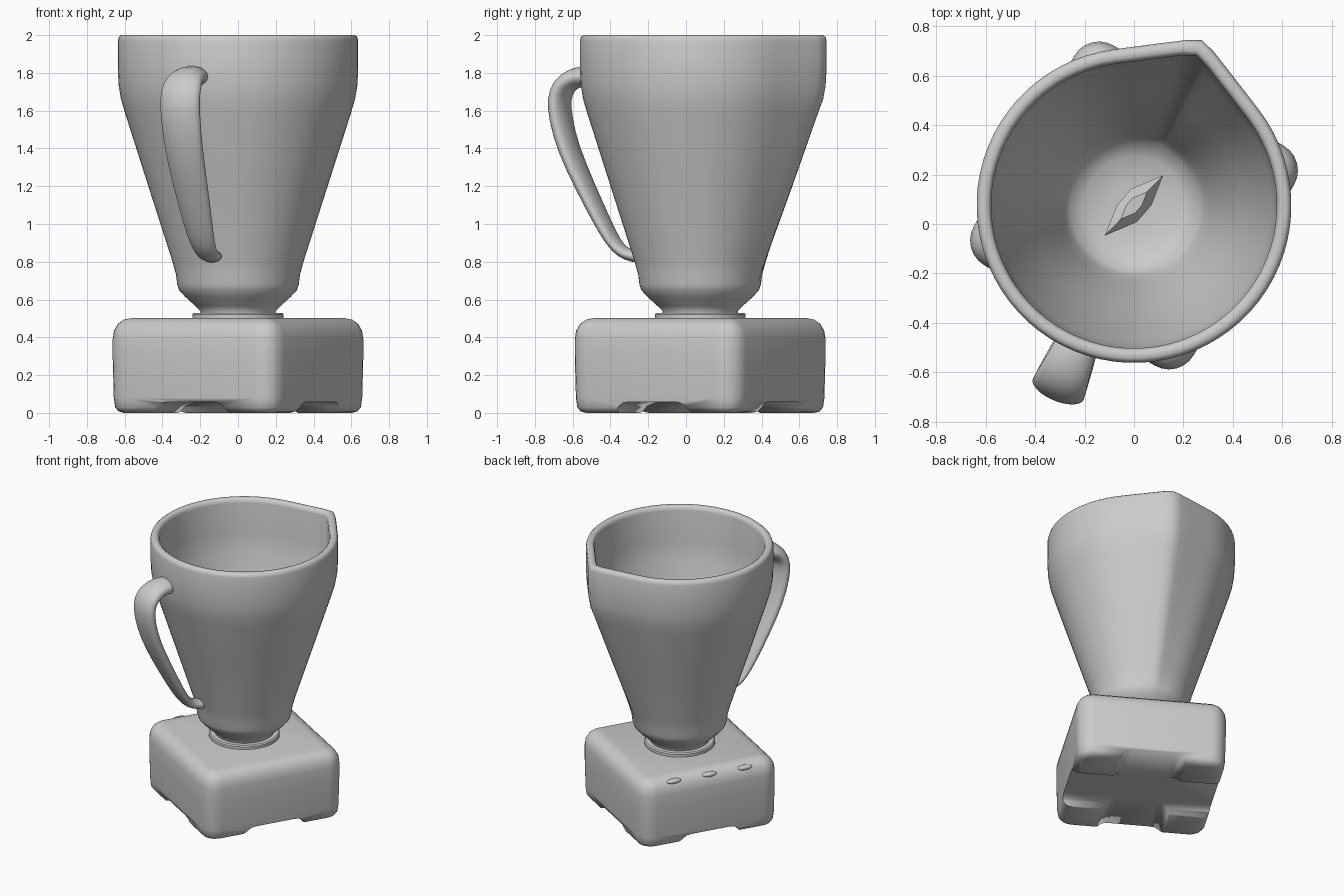
import bpy, bmesh, math
from mathutils import Vector, Matrix

if "Cube" in bpy.data.objects:
    bpy.data.objects.remove(bpy.data.objects["Cube"])

CY = 0.075                      # shared axis of base and jar
BASE_ROT = math.radians(59.5)
SPOUT = math.radians(67.6)


def make(name, rings, angle=40, rot=0.0):
    """Loft closed rings of points into a capped, smooth object."""
    bm = bmesh.new()
    loops = [[bm.verts.new(p) for p in ring] for ring in rings]
    n = len(loops[0])
    for a, b in zip(loops, loops[1:]):
        for i in range(n):
            j = (i + 1) % n
            bm.faces.new((a[i], a[j], b[j], b[i]))
    bm.faces.new(loops[0][::-1])
    bm.faces.new(loops[-1])
    bmesh.ops.recalc_face_normals(bm, faces=bm.faces)
    me = bpy.data.meshes.new(name)
    bm.to_mesh(me)
    bm.free()
    ob = bpy.data.objects.new(name, me)
    bpy.context.collection.objects.link(ob)
    ob.location = (0, CY, 0)
    ob.rotation_euler.z = rot
    return smooth(ob, angle)


def smooth(ob, angle):
    bpy.ops.object.select_all(action='DESELECT')
    bpy.context.view_layer.objects.active = ob
    ob.select_set(True)
    bpy.ops.object.shade_smooth_by_angle(angle=math.radians(angle))
    return ob


def rounded_square(h, z, steps=6):
    r = max(h - 0.40, 0.01)
    pts = []
    for q in range(4):
        c = math.radians(45 + 90 * q)
        cx, cy = (h - r) * math.copysign(1, math.cos(c)), (h - r) * math.copysign(1, math.sin(c))
        for k in range(steps + 1):
            a = math.radians(90 * q + 90 * k / steps)
            pts.append((cx + r * math.cos(a), cy + r * math.sin(a), z))
    return pts


def spouted_circle(r, z, spread=0, n=72):
    """Circle whose +x side is drawn out along tangents into a pouring lip."""
    t = math.radians(spread)
    pts = []
    for i in range(n):
        a = 2 * math.pi * i / n
        d = min(a, 2 * math.pi - a)
        d = math.hypot(d, 0.03)         # slightly blunt tip
        k = r / math.cos(t - d) if d < t else r
        pts.append((k * math.cos(a), k * math.sin(a), z))
    return pts


# motor base with rounded edges
base = make("motor_base", [rounded_square(h, z) for h, z in [
    (0.455, 0), (0.485, 0.008), (0.503, 0.03), (0.51, 0.08), (0.516, 0.3), (0.516, 0.39),
    (0.509, 0.435), (0.489, 0.47), (0.458, 0.493), (0.415, 0.502)]], rot=BASE_ROT)

# crossing channels under the base leave four corner feet
half = [(0.26, -0.02), (0.225, 0.005), (0.205, 0.035), (0.175, 0.054), (0.14, 0.058)]
section = half + [(-x, z) for x, z in reversed(half)]
for k in range(2):
    cutter = make("foot_channel_cutter", [[(x, y, z) for x, z in section] for y in (-0.8, 0.8)],
                  rot=BASE_ROT + k * math.pi / 2)
    cutter.hide_render = True
    cutter.hide_set(True)
    mod = base.modifiers.new("feet", 'BOOLEAN')
    mod.operation = 'DIFFERENCE'
    mod.solver = 'EXACT'
    mod.object = cutter

# three buttons along the rounded top edge of one side
face = Matrix.Translation((0, CY, 0)) @ Matrix.Rotation(BASE_ROT + math.pi / 2, 4, 'Z')
for k in (-1, 0, 1):
    bpy.ops.mesh.primitive_uv_sphere_add(segments=24, ring_count=12, radius=1)
    b = bpy.context.object
    b.name = "button"
    b.matrix_world = (face @ Matrix.Translation((0.484, 0.265 * k, 0.468))
                      @ Matrix.Diagonal((0.022, 0.055, 0.018, 1)))
    smooth(b, 60)

# coupling ring between base and jar
make("coupling_ring", [spouted_circle(r, z) for r, z in [
    (0.24, 0.49), (0.24, 0.522), (0.232, 0.53), (0.15, 0.53)]])

# jar: up the outside, over the rim, down the inside (radius, height, spout spread)
jar = [(0.20, 0.51, 0), (0.20, 0.54, 0), (0.225, 0.565, 0), (0.28, 0.615, 0), (0.312, 0.65, 6),
       (0.322, 0.68, 12), (0.328, 0.73, 17), (0.35, 0.81, 21), (0.475, 1.20, 27),
       (0.598, 1.585, 29), (0.62, 1.66, 30), (0.632, 1.73, 30), (0.637, 1.82, 30),
       (0.637, 1.97, 30), (0.632, 1.99, 30), (0.62, 2.0, 30), (0.595, 2.0, 30),
       (0.583, 1.99, 30), (0.578, 1.97, 30), (0.578, 1.75, 30), (0.555, 1.60, 29),
       (0.43, 1.20, 27), (0.31, 0.83, 20), (0.285, 0.74, 15), (0.26, 0.69, 8),
       (0.20, 0.655, 0), (0.10, 0.64, 0), (0.02, 0.64, 0)]
make("jar", [spouted_circle(*p) for p in jar], angle=75, rot=SPOUT)

# handle opposite the spout: (distance from axis, height, half width, half thickness)
stations = [(0.58, 1.775, 0.085, 0.06), (0.65, 1.785, 0.09, 0.055), (0.72, 1.775, 0.10, 0.055),
            (0.78, 1.735, 0.11, 0.055), (0.81, 1.665, 0.113, 0.052), (0.80, 1.56, 0.112, 0.05),
            (0.757, 1.40, 0.108, 0.048), (0.66, 1.20, 0.098, 0.044), (0.555, 1.0, 0.082, 0.038),
            (0.495, 0.90, 0.07, 0.034), (0.445, 0.85, 0.062, 0.032), (0.39, 0.83, 0.058, 0.032),
            (0.33, 0.825, 0.058, 0.035)]
rings = []
for i, (d, z, w, t) in enumerate(stations):
    p, q = stations[max(i - 1, 0)], stations[min(i + 1, len(stations) - 1)]
    tan = Vector((q[0] - p[0], 0, q[1] - p[1])).normalized()
    nor = Vector((-tan.z, 0, tan.x))
    rings.append([Vector((d, 0, z)) + nor * t * math.sin(a) + Vector((0, w * math.cos(a), 0))
                  for a in (2 * math.pi * k / 24 for k in range(24))])
handle = make("handle", rings, angle=60, rot=SPOUT + math.pi)
sub = handle.modifiers.new("smooth", 'SUBSURF')
sub.levels = sub.render_levels = 1

# flat diamond blade at the bottom of the jar, on a short shaft
diamond = [(-0.17, 0), (-0.04, -0.055), (0.05, -0.05), (0.17, 0), (0.04, 0.055), (-0.05, 0.05)]
make("blade", [[(x * s, y * s, z + abs(x) * 0.25) for x, y in diamond]
               for s, z in [(0.9, 0.70), (1, 0.715), (0.45, 0.745)]],
     angle=20, rot=math.radians(46))
make("blade_shaft", [spouted_circle(0.035, z, 0, 24) for z in (0.63, 0.72)])
